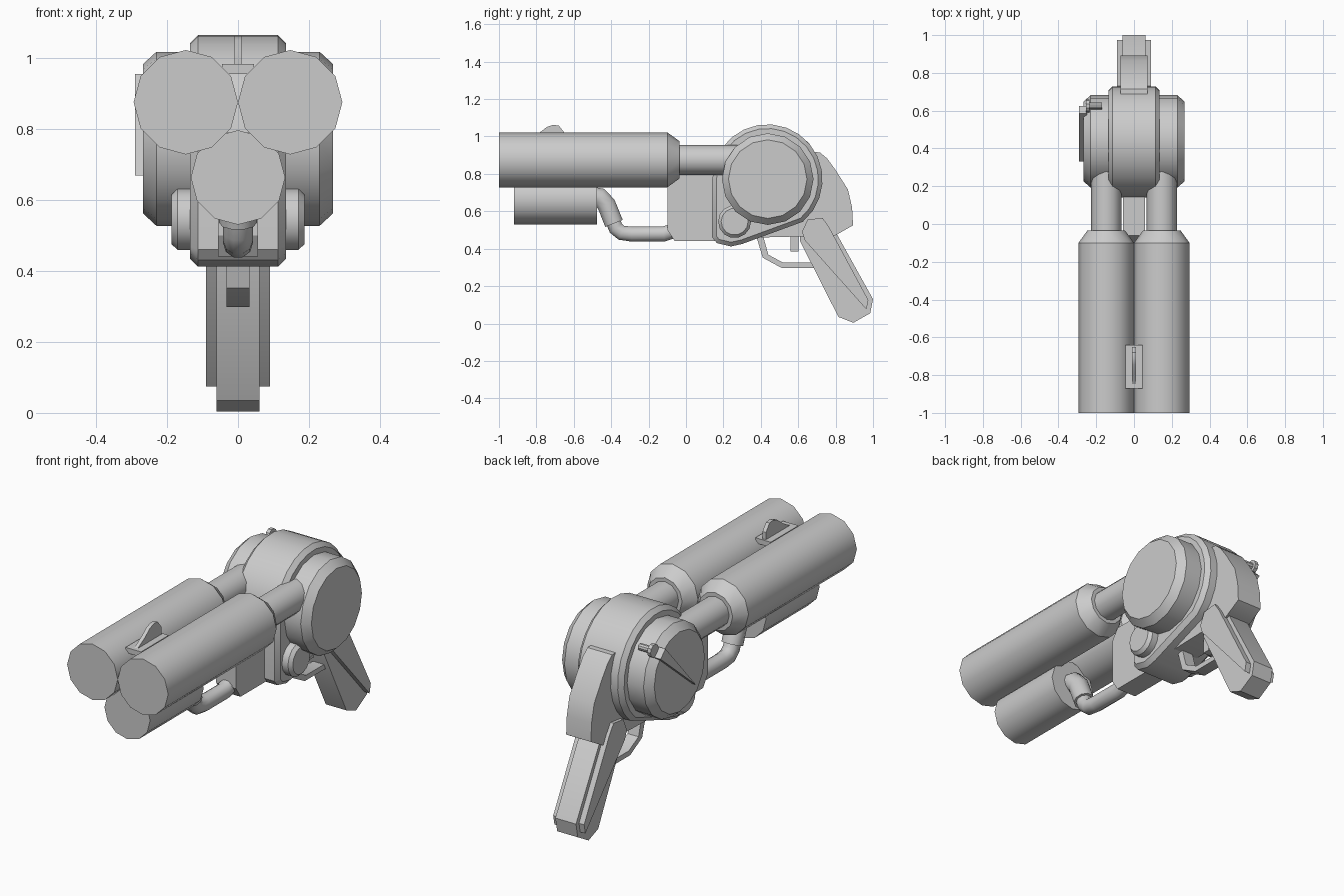
import bpy, bmesh, math
from mathutils import Vector

if "Cube" in bpy.data.objects:
    bpy.data.objects.remove(bpy.data.objects["Cube"])

grey = bpy.data.materials.new("grey metal")
grey.diffuse_color = (0.6, 0.6, 0.6, 1)
grey.use_nodes = True
grey.node_tree.nodes["Principled BSDF"].inputs["Base Color"].default_value = grey.diffuse_color


def finish(name, bm, bevel=0, smooth=32):
    bmesh.ops.recalc_face_normals(bm, faces=bm.faces)
    me = bpy.data.meshes.new(name)
    bm.to_mesh(me)
    bm.free()
    ob = bpy.data.objects.new(name, me)
    bpy.context.collection.objects.link(ob)
    me.materials.append(grey)
    bpy.ops.object.select_all(action='DESELECT')
    ob.select_set(True)
    bpy.context.view_layer.objects.active = ob
    if bevel:
        mod = ob.modifiers.new("rim chamfer", 'BEVEL')
        mod.width = bevel
        mod.segments = 1
        mod.limit_method = 'ANGLE'
        mod.angle_limit = math.radians(80)
        bpy.ops.object.modifier_apply(modifier=mod.name)
    bpy.ops.object.shade_smooth_by_angle(angle=math.radians(smooth))
    return ob


def bridge(bm, rings):
    """Join vertex rings into a closed, capped skin."""
    n = len(rings[0])
    for a, b in zip(rings, rings[1:]):
        for i in range(n):
            j = (i + 1) % n
            bm.faces.new((a[i], a[j], b[j], b[i]))
    bm.faces.new(rings[0])
    bm.faces.new(rings[-1])


def plate(name, outline, x0, x1, bevel=0):
    """Side outline of (y, z) points extruded from x0 to x1."""
    bm = bmesh.new()
    bridge(bm, [[bm.verts.new((x, y, z)) for y, z in outline] for x in (x0, x1)])
    return finish(name, bm, bevel)


def turned(name, profile, centre, axis='Y', n=12):
    """Lathe of (distance, radius) steps along an axis."""
    bm = bmesh.new()
    rings = []
    for d, r in profile:
        ring = []
        for i in range(n):
            a = 2 * math.pi * i / n
            c, s = r * math.cos(a), r * math.sin(a)
            p = Vector((c, d, s)) if axis == 'Y' else Vector((d, c, s))
            ring.append(bm.verts.new(p + Vector(centre)))
        rings.append(ring)
    bridge(bm, rings)
    return finish(name, bm)


def pipe(name, path, radius, n=10):
    """Round tube along (y, z) points in the centre plane."""
    bm = bmesh.new()
    pts = [Vector((0, y, z)) for y, z in path]
    rings = []
    for k, p in enumerate(pts):
        t = Vector()
        if k:
            t += (p - pts[k - 1]).normalized()
        if k < len(pts) - 1:
            t += (pts[k + 1] - p).normalized()
        t.normalize()
        side = Vector((1, 0, 0))
        up = side.cross(t)
        rings.append([bm.verts.new(p + radius * (math.cos(2 * math.pi * i / n) * side
                                                 + math.sin(2 * math.pi * i / n) * up))
                      for i in range(n)])
    bridge(bm, rings)
    return finish(name, bm, smooth=40)


# Paired parts: barrels, rods, side drums and pivot pins
for s, tag in ((-1, "left"), (1, "right")):
    turned(tag + "_barrel", [(-1, .147), (-.1, .147), (-.035, .1)], (s * .147, 0, .875))
    turned(tag + "_rod", [(-.06, .08), (.3, .08)], (s * .147, 0, .875))
    turned(tag + "_drum", [(s * .1, .245), (s * .23, .245), (s * .268, .21)],
           (0, .437, .772), 'X', 16)
    turned(tag + "_pivot_pin", [(s * .1, .088), (s * .17, .088), (s * .187, .072)],
           (0, .26, .545), 'X', 14)
    # Grip side panel
    plate(tag + "_grip_panel",
          [(.62, .49), (.65, .555), (.73, .565), (.765, .515), (.975, .125),
           (.965, .075), (.635, .445)], s * .05, s * .09)

# Lower tube and its hose
turned("lower_tube", [(-.92, .133), (-.475, .133)], (0, 0, .663))
pipe("hose_sleeve", [(-.5, .68), (-.46, .675), (-.425, .635), (-.385, .535)], .053)
pipe("hose", [(-.4, .57), (-.375, .51), (-.345, .485), (-.29, .478), (-.12, .478),
              (-.07, .495), (0, .54)], .042)

# Front block between the rods
plate("front_block", [(-.1, .5), (-.06, .44), (.3, .44), (.3, .79), (-.06, .79), (-.1, .73)],
      -.057, .057)

# Central housing: round top running down to a sloped foot
arc = [(.435 + .295 * math.cos(math.radians(a)), .77 + .295 * math.sin(math.radians(a)))
       for a in range(-50, 161, 15)]
plate("central_housing", arc + [(.14, .77), (.14, .46), (.165, .43), (.24, .412), (.3, .425)],
      -.135, .135, .022)

# Rear frame and grip
plate("rear_frame", [(.4, .46), (.797, .47), (.893, .525), (.888, .62), (.866, .716),
                     (.8, .82), (.755, .882), (.716, .915), (.6, .92), (.4, .7)], -.072, .072)
plate("grip", [(.61, .5), (.61, .44), (.815, .035), (.895, .004), (.985, .055),
               (1, .13), (.8, .49), (.75, .52)], -.06, .06)

# Trigger and guard
plate("trigger", [(.56, .47), (.56, .385), (.602, .385), (.602, .47)], -.02, .02)
plate("trigger_guard", [(.375, .47), (.41, .352), (.51, .298), (.69, .298), (.69, .325),
                        (.52, .325), (.44, .368), (.412, .47)], -.032, .032)

# Front sight
plate("sight_base", [(-.87, .955), (-.64, .955), (-.64, .982), (-.87, .982)], -.045, .045)
plate("sight_blade", [(-.86, .975), (-.79, 1.015), (-.745, 1.05), (-.71, 1.062), (-.68, 1.058),
                      (-.65, 1.02), (-.65, .975)], -.01, .01)

# Pointer wedge and screw on the left drum
plate("pointer", [(.33, .668), (.625, .915), (.585, .955)], -.29, -.25)
turned("pointer_screw", [(-.255, .034), (-.235, .034), (-.235, .018), (-.17, .018)],
       (0, .625, .95), 'X', 10)
